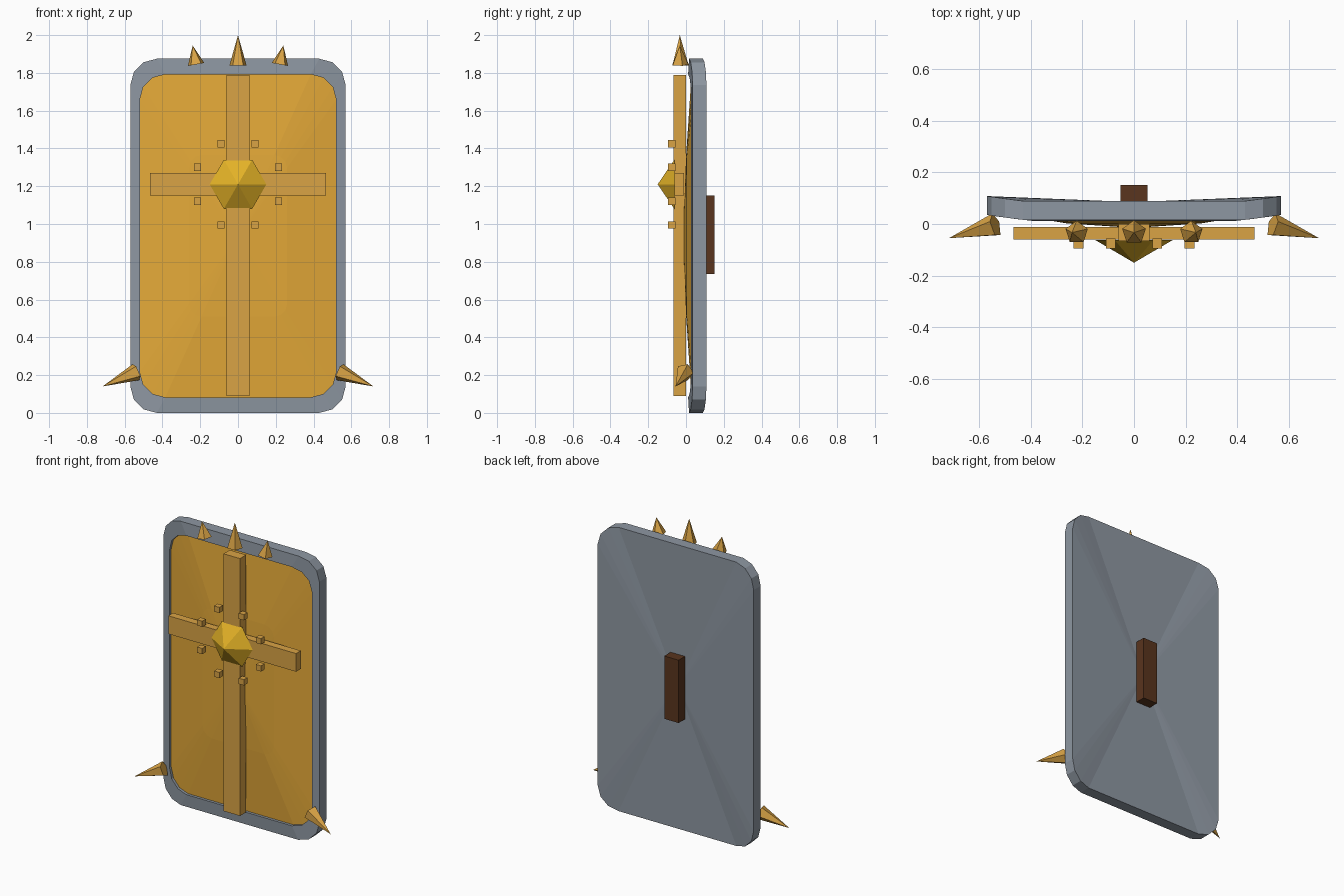
import bpy, bmesh, math
from mathutils import Vector

if "Cube" in bpy.data.objects:
    bpy.data.objects.remove(bpy.data.objects["Cube"])


def material(name, rgb):
    m = bpy.data.materials.new(name)
    m.diffuse_color = (*rgb, 1)
    m.use_nodes = True
    m.node_tree.nodes["Principled BSDF"].inputs["Base Color"].default_value = m.diffuse_color
    return m


STEEL = material("steel", (0.27, 0.31, 0.36))
GOLD = material("gold", (0.78, 0.40, 0.04))
TRIM = material("trim_gold", (0.70, 0.37, 0.06))
BOSS = material("boss_gold", (0.78, 0.45, 0.02))
WOOD = material("wood", (0.10, 0.035, 0.013))
MID = 0.9375


def finish(name, bm, mat):
    bmesh.ops.recalc_face_normals(bm, faces=bm.faces)
    me = bpy.data.meshes.new(name)
    bm.to_mesh(me)
    bm.free()
    me.materials.append(mat)
    ob = bpy.data.objects.new(name, me)
    bpy.context.collection.objects.link(ob)
    return ob


def outline(hw, hh, r, depth, scale=1.0):
    """Rounded rectangle loop, curved backwards towards its sides."""
    pts = []
    for k, (sx, sz) in enumerate([(1, 1), (-1, 1), (-1, -1), (1, -1)]):
        for i in range(4):
            a = math.radians(90 * k + 30 * i)
            x = sx * (hw - r) + r * math.cos(a)
            z = sz * (hh - r) + r * math.sin(a)
            pts.append((x * scale, 0.136 * x * x - 0.009 + depth, MID + z * scale))
    return pts


def lofted(name, loops, first_tip, last_tip, mat):
    """Bridge successive loops and close both ends with fans to a centre point."""
    bm = bmesh.new()
    rings = [[bm.verts.new(p) for p in loop] for loop in loops]
    n = len(rings[0])
    for a, b in zip(rings, rings[1:]):
        for i in range(n):
            j = (i + 1) % n
            bm.faces.new((a[i], a[j], b[j], b[i]))
    for ring, y in ((rings[0], first_tip), (rings[-1], last_tip)):
        c = bm.verts.new((0, y, MID))
        for i in range(n):
            bm.faces.new((ring[i], ring[(i + 1) % n], c))
    return finish(name, bm, mat)


def box(name, lo, hi, mat):
    bm = bmesh.new()
    bmesh.ops.create_cube(bm, size=1)
    for v in bm.verts:
        v.co = [(l + h) / 2 + c * (h - l) for l, h, c in zip(lo, hi, v.co)]
    return finish(name, bm, mat)


def cone(name, base, tip, radius, sides, ref, mat):
    base, tip, ref = Vector(base), Vector(tip), Vector(ref)
    axis = (tip - base).normalized()
    u = (ref - axis * ref.dot(axis)).normalized()
    w = axis.cross(u)
    bm = bmesh.new()
    ring = []
    for i in range(sides):
        a = math.tau * i / sides
        ring.append(bm.verts.new(base + radius * (u * math.cos(a) + w * math.sin(a))))
    top = bm.verts.new(tip)
    bm.faces.new(ring)
    for i in range(sides):
        bm.faces.new((ring[i], ring[(i + 1) % sides], top))
    return finish(name, bm, mat)


# Steel body with a shallow pocket behind the front rim
OUT, INN = (0.57, 0.9375, 0.14), (0.52, 0.855, 0.135)
lofted("shield_body", [outline(*OUT, 0.073), outline(*OUT, 0), outline(*INN, 0),
                       outline(*INN, 0.03)], 0.085, 0.04, STEEL)

# Domed gold panel: edge, half-way ring, centre
half = [(x, 0.003 + 0.02 * abs(x), z) for x, y, z in outline(*INN, 0, 0.5)]
half = [(x, y - 0.006, z) for x, y, z in half]
lofted("front_panel", [outline(*INN, 0.025), outline(*INN, 0.018), half],
       0.035, -0.015, GOLD)

# Cross bars and rear grip
box("vertical_bar", (-0.06, -0.065, 0.09), (0.06, 0.0, 1.79), TRIM)
box("horizontal_bar", (-0.467, -0.061, 1.15), (0.467, -0.011, 1.27), TRIM)
box("grip", (-0.052, 0.075, 0.735), (0.052, 0.152, 1.15), WOOD)

# Central boss
cone("boss", (0, -0.062, 1.21), (0, -0.15, 1.21), 0.15, 6, (1, 0, 0), BOSS)

# Studs around the boss
for s in (-1, 1):
    for x, z in ((0.09, 1.425), (0.09, 0.995), (0.215, 1.30), (0.215, 1.12)):
        box("stud", (s * x - 0.019, -0.094, z - 0.019),
            (s * x + 0.019, -0.056, z + 0.019), TRIM)

# Top spikes and lower side spikes
cone("top_spike", (0, -0.033, 1.838), (0, -0.033, 2.0), 0.048, 5, (0, 1, 0), TRIM)
for s in (-1, 1):
    cone("top_side_spike", (s * 0.222, -0.033, 1.845), (s * 0.24, -0.033, 1.945),
         0.046, 5, (0, 1, 0), TRIM)
    cone("lower_spike", (s * 0.537, -0.005, 0.217), (s * 0.717, -0.055, 0.14),
         0.048, 5, (0, 1, 0), TRIM)
